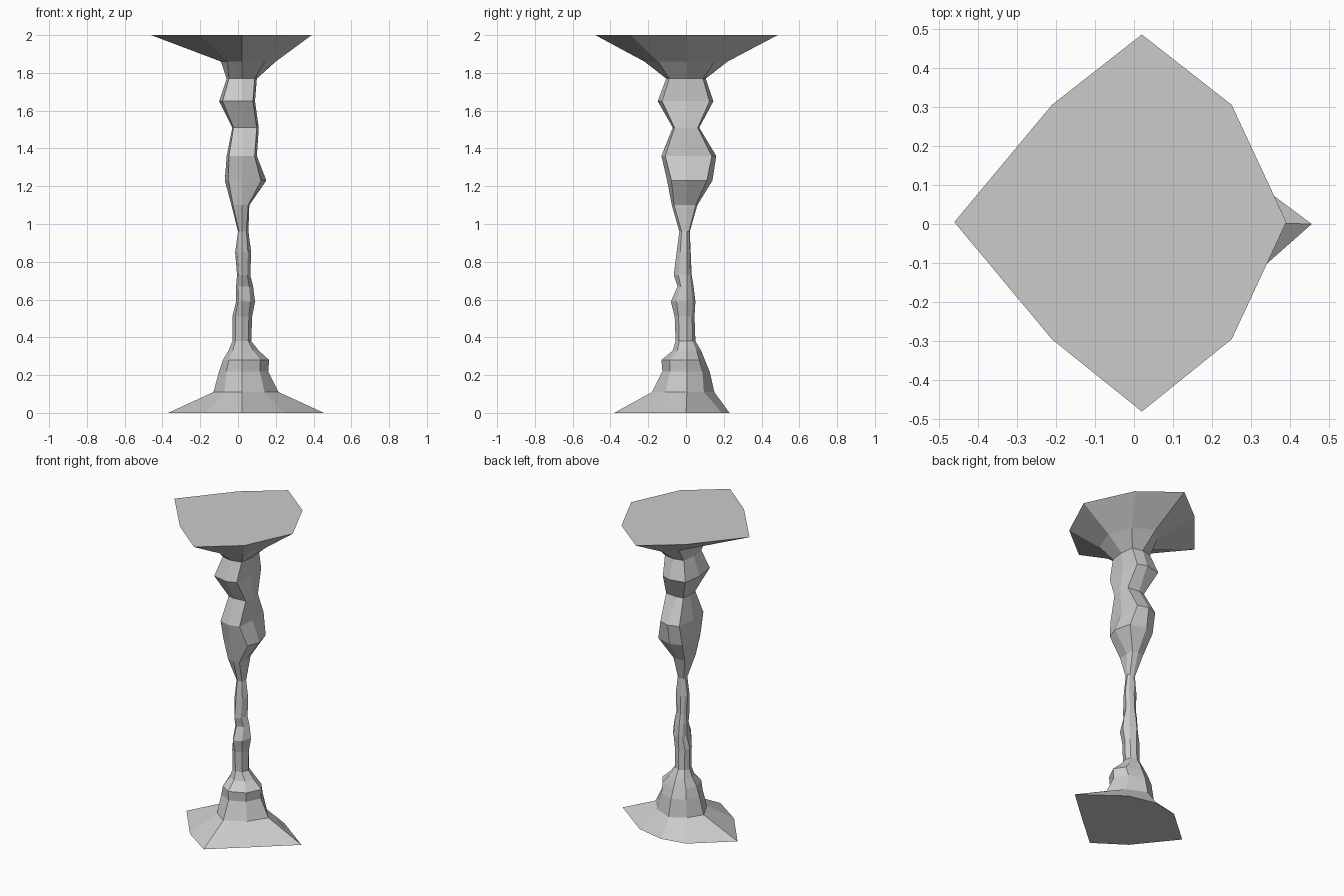
import bpy, bmesh

CX, CY = 0.02, 0.005   # column axis

# Rings: height, left, right, front, back extents, corner fullness
RINGS = [
    (0.11, -.13, .215, -.18, .15, .62),
    (0.22, -.10, .16, -.125, .125, .68),
    (0.28, -.08, .165, -.13, .10, .68),
    (0.33, -.05, .11, -.07, .08, .68),
    (0.38, -.03, .07, -.055, .05, .68),
    (0.51, -.03, .075, -.06, .045, .68),
    (0.59, -.01, .09, -.08, .05, .65),
    (0.67, -.01, .08, -.045, .04, .65),
    (0.73, -.005, .065, -.065, .03, .65),
    (0.85, -.015, .07, -.05, .025, .65),
    (0.96, 0, .055, -.035, .02, .7),
    (1.10, -.035, .06, -.075, .06, .85),
    (1.23, -.07, .15, -.10, .14, .78),
    (1.36, -.06, .10, -.13, .16, .85),
    (1.51, -.03, .11, -.07, .07, .88),
    (1.65, -.10, .09, -.15, .145, .85),
    (1.77, -.06, .10, -.105, .105, .85),
    (1.86, -.09, .20, -.22, .22, .68),
]


def ring_points(z, l, r, f, b, k):
    """Eight points: four extents and four corners between them."""
    def cx(v): return CX + (v - CX) * k
    def cy(v): return CY + (v - CY) * k
    return [(r, CY, z), (cx(r), cy(b), z), (CX, b, z), (cx(l), cy(b), z),
            (l, CY, z), (cx(l), cy(f), z), (CX, f, z), (cx(r), cy(f), z)]


# Irregular foot outline and broad flat top outline
foot = [(.455, 0), (.20, .19), (.02, .23), (-.14, .20),
        (-.37, 0), (-.17, -.25), (.02, -.38), (.24, -.19)]
top = [(.39, .005), (.25, .305), (.02, .485), (-.21, .305),
       (-.46, .005), (-.21, -.295), (.02, -.48), (.25, -.295)]

sections = [[(x, y, 0) for x, y in foot]]
sections += [ring_points(*row) for row in RINGS]
sections += [[(x, y, 2) for x, y in top]]

# Loft the pillar through all sections and cap the ends
bm = bmesh.new()
loops = [[bm.verts.new(p) for p in s] for s in sections]
for lo, hi in zip(loops, loops[1:]):
    for i in range(8):
        j = (i + 1) % 8
        bm.faces.new((lo[i], lo[j], hi[j], hi[i]))
bm.faces.new(loops[0][::-1])
bm.faces.new(loops[-1])
bmesh.ops.recalc_face_normals(bm, faces=bm.faces)

mesh = bpy.data.meshes.new("rock_pillar")
bm.to_mesh(mesh)
bm.free()
pillar = bpy.data.objects.new("rock_pillar", mesh)
bpy.context.collection.objects.link(pillar)
